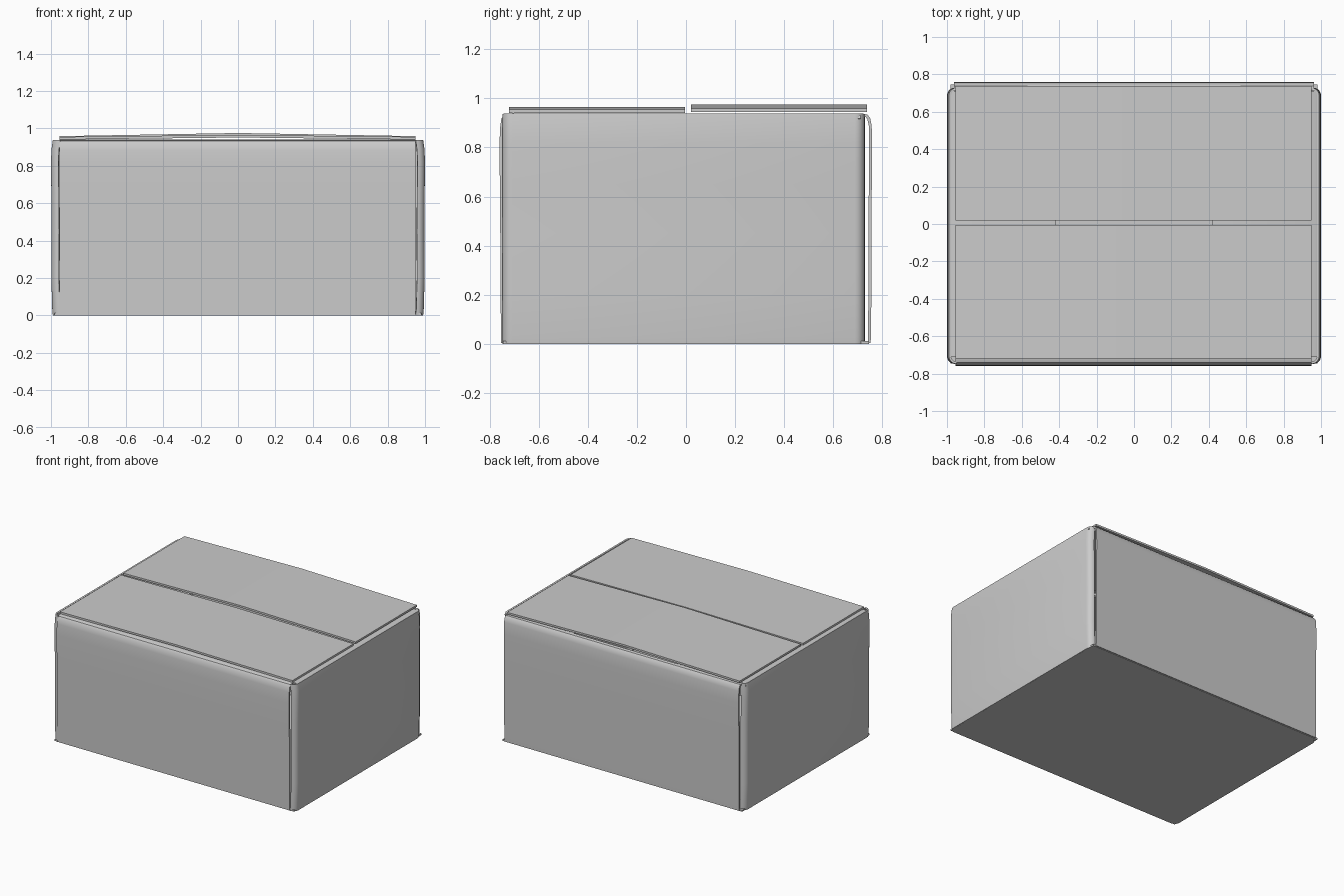
import bpy
import math

if "Cube" in bpy.data.objects:
    bpy.data.objects.remove(bpy.data.objects["Cube"])

card = bpy.data.materials.new("grey_card")
card.diffuse_color = (0.6, 0.6, 0.6, 1)
card.use_nodes = True
card.node_tree.nodes["Principled BSDF"].inputs["Base Color"].default_value = card.diffuse_color
T = 0.012  # board thickness


def sheet(name, rows, thickness=T):
    """Thin board through a grid of points (list of equal-length rows)."""
    n = len(rows[0])
    verts = [p for row in rows for p in row]
    faces = [(i * n + j, i * n + j + 1, (i + 1) * n + j + 1, (i + 1) * n + j)
             for i in range(len(rows) - 1) for j in range(n - 1)]
    mesh = bpy.data.meshes.new(name)
    mesh.from_pydata(verts, [], faces)
    mesh.materials.append(card)
    ob = bpy.data.objects.new(name, mesh)
    bpy.context.collection.objects.link(ob)
    mod = ob.modifiers.new("board", 'SOLIDIFY')
    mod.thickness = thickness
    mod.offset = 0
    bpy.ops.object.select_all(action='DESELECT')
    ob.select_set(True)
    bpy.context.view_layer.objects.active = ob
    bpy.ops.object.modifier_apply(modifier=mod.name)
    bpy.ops.object.shade_smooth_by_angle(angle=math.radians(35))
    return ob


# Side walls: curled vertical edges, bulging slightly between base and rim
R = 0.035
arc = [(R * math.sin(a), R * math.cos(a)) for a in
       (math.radians(d) for d in range(0, 91, 18))]
plan = [(0.984 - R + s, -0.707 - c) for s, c in arc]
plan += [(0.984 - R + s, 0.687 + c) for s, c in reversed(arc)]
levels = [(0.0, 0), (0.03, 0.003), (0.2, 0.008), (0.45, 0.007),
          (0.65, 0.008), (0.82, 0.010), (0.89, 0.007), (0.937, 0.0)]
for side, label in ((-1, "left"), (1, "right")):
    sheet(label + "_wall", [[(side * (x + out), y, z) for x, y in plan]
                            for z, out in levels])
    # Inner flap folded over from the side wall
    fold = [(0.986, 0.915), (0.981, 0.926), (0.968, 0.931), (0.42, 0.929)]
    sheet(label + "_inner_flap", [[(side * x, y, z) for x, z in fold]
                                  for y in (-0.71, 0.71)])

# Front wall rolls over into the front lid fold
front = [(-0.747, 0.004), (-0.749, 0.2), (-0.751, 0.6), (-0.754, 0.8),
         (-0.751, 0.88), (-0.746, 0.915), (-0.738, 0.927), (-0.724, 0.932),
         (-0.70, 0.934)]
sheet("front_wall", [[(x, y, z) for y, z in front] for x in (-0.955, 0.95)])

# Back wall stands just outside the curled side edges
back = [(0.746, 0.004), (0.749, 0.2), (0.750, 0.6), (0.752, 0.8),
        (0.750, 0.89), (0.744, 0.918), (0.735, 0.929), (0.715, 0.932)]
sheet("back_wall", [[(x, y, z) for y, z in back] for x in (-0.962, 0.962)])

# Floor
sheet("floor", [[(x, y, 0.006) for x in (-0.982, 0.982)]
                for y in (-0.745, 0.745)])

# Lid flaps, gently peaked along the middle
for label, y0, y1, edge, peak in (("front", -0.72, -0.005, 0.947, 0.958),
                                  ("back", 0.02, 0.737, 0.951, 0.968)):
    rows = []
    for x in (-0.955, -0.5, -0.2, 0, 0.2, 0.5, 0.95):
        z = peak - (peak - edge) * abs(x) / 0.955
        rows.append([(x, y0, z), (x, y1, z)])
    sheet(label + "_lid_flap", rows, 0.014)
